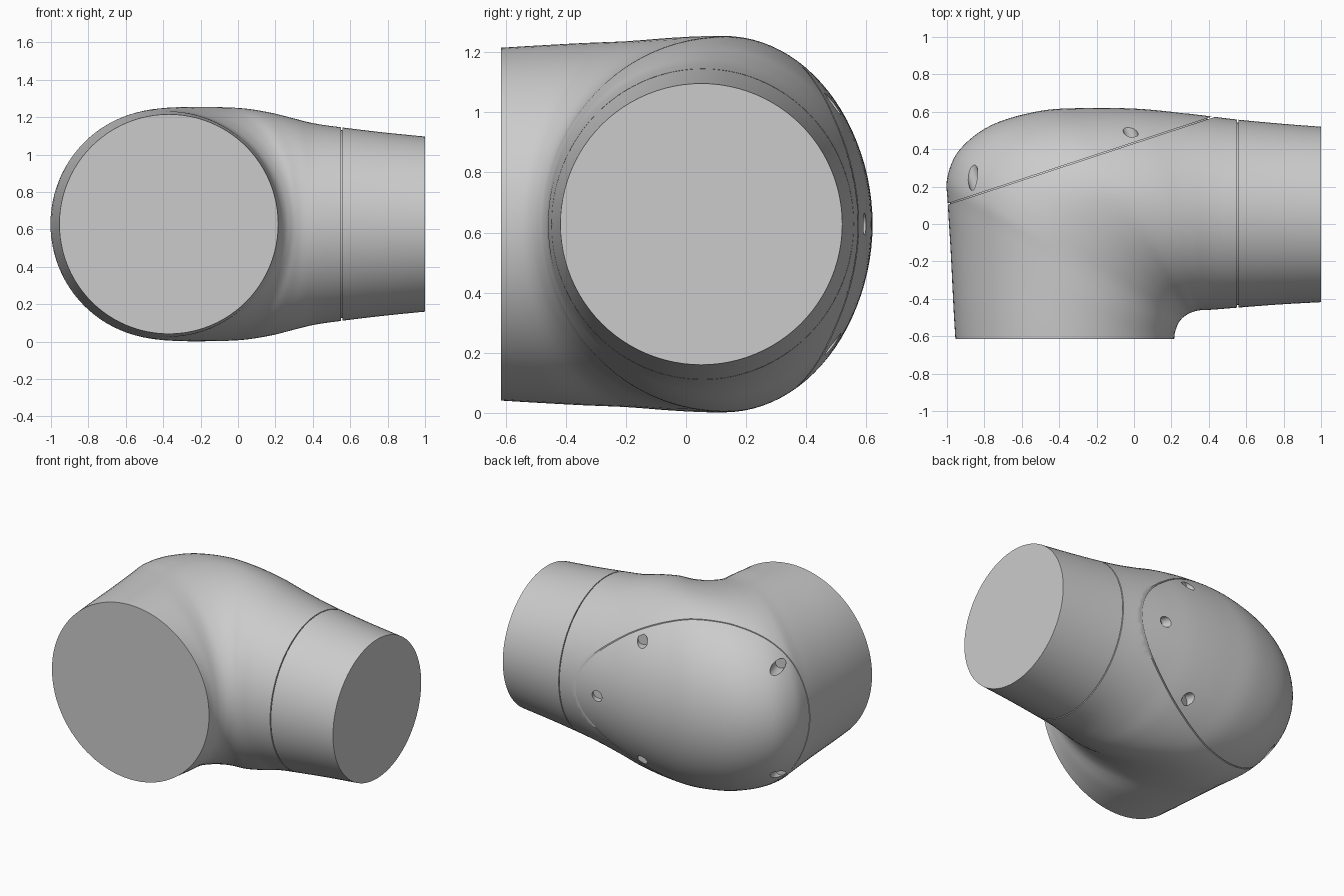
import bpy, bmesh, math
from mathutils import Vector, Matrix

cube = bpy.data.objects.get("Cube")
if cube:
    bpy.data.objects.remove(cube, do_unlink=True)

MID = 0.628            # height of the symmetry plane
GAP = 0.003            # half width of the panel seams
SIDES, STEPS = 96, 6

grey = bpy.data.materials.new("light_grey")
grey.use_nodes = True
grey.diffuse_color = (0.6, 0.6, 0.6, 1)
grey.node_tree.nodes["Principled BSDF"].inputs["Base Color"].default_value = (0.6, 0.6, 0.6, 1)

# Key cross-sections: inner x, y, outer x, y, half height, crest position
KEYS = [
    (.215, -.615, -.955, -.615, .587, .5),
    (.218, -.585, -.965, -.45, .593, .5),
    (.225, -.56, -.98, -.15, .602, .5),
    (.235, -.535, -.995, .1, .608, .51),
    (.248, -.515, -.998, .25, .614, .52),
    (.262, -.5, -.93, .4, .621, .53),
    (.28, -.487, -.76, .53, .626, .55),
    (.295, -.478, -.5, .605, .626, .56),
    (.315, -.47, -.25, .62, .62, .54),
    (.34, -.463, 0, .617, .597, .52),
    (.37, -.46, .2, .6, .568, .5),
    (.42, -.458, .4, .577, .538, .5),
    (.555, -.447, .555, .558, .517, .5),
    (.78, -.43, .78, .537, .49, .5),
    (1, -.418, 1, .52, .468, .5),
]


def sections():
    """Smoothly interpolated cross-sections along the elbow."""
    rows = []
    for i in range(len(KEYS) - 1):
        a, b, c, d = (KEYS[min(max(j, 0), len(KEYS) - 1)] for j in range(i - 1, i + 3))
        for s in range(STEPS):
            t = s / STEPS
            rows.append([q + t * (r - p) / 2
                         + t * t * (2 * p - 5 * q + 4 * r - s4) / 2
                         + t ** 3 * (3 * q - p - 3 * r + s4) / 2
                         for p, q, r, s4 in zip(a, b, c, d)])
    return rows + [KEYS[-1]]


def elbow(rows, inset=0.0):
    """Closed loft of two half-ellipses per section."""
    bm = bmesh.new()
    loops = []
    for ix, iy, ox, oy, h, f in rows:
        inner, outer = Vector((ix, iy, MID)), Vector((ox, oy, MID))
        step = (outer - inner).normalized() * inset
        inner, outer = inner + step, outer - step
        crest = inner.lerp(outer, f)
        ring = []
        for k in range(SIDES):
            ang = math.tau * k / SIDES
            c = math.cos(ang)
            p = crest.lerp(outer if c > 0 else inner, abs(c))
            p.z = MID + (h - inset) * math.sin(ang)
            ring.append(bm.verts.new(p))
        loops.append(ring)
    for r0, r1 in zip(loops, loops[1:]):
        for k in range(SIDES):
            n = (k + 1) % SIDES
            bm.faces.new((r0[k], r0[n], r1[n], r1[k]))
    bm.faces.new(loops[0])
    bm.faces.new(loops[-1])
    bmesh.ops.recalc_face_normals(bm, faces=bm.faces)
    return bm


def keep_side(bm, point, normal):
    """Keep the half that the normal points to and close the cut."""
    bmesh.ops.bisect_plane(bm, geom=bm.verts[:] + bm.edges[:] + bm.faces[:], dist=1e-5,
                           plane_co=point, plane_no=normal, clear_inner=True)
    bmesh.ops.holes_fill(bm, edges=[e for e in bm.edges if e.is_boundary], sides=0)
    bmesh.ops.recalc_face_normals(bm, faces=bm.faces)


def finish(name, bm):
    mesh = bpy.data.meshes.new(name)
    bm.to_mesh(mesh)
    bm.free()
    mesh.materials.append(grey)
    obj = bpy.data.objects.new(name, mesh)
    bpy.context.collection.objects.link(obj)
    return obj


def activate(obj):
    bpy.ops.object.select_all(action='DESELECT')
    obj.select_set(True)
    bpy.context.view_layer.objects.active = obj


def smooth(obj):
    activate(obj)
    bpy.ops.object.shade_smooth_by_angle(angle=math.radians(35))


rows = sections()
seam = Vector((-1, .105, MID))
out = Vector((-.47, 1.43, 0)).normalized()
collar = Vector((.555, 0, MID))
along = Vector((1, 0, 0))

# Main housing: large socket and bend
bm = elbow(rows)
keep_side(bm, seam - out * GAP, -out)
keep_side(bm, collar - along * GAP, -along)
smooth(finish("elbow_housing", bm))

# Smaller end collar
bm = elbow(rows)
keep_side(bm, collar + along * GAP, along)
smooth(finish("end_collar", bm))

# Inner core that closes the seams
bm = elbow(rows[2:-2], 0.015)
keep_side(bm, seam + out * 0.01, -out)
smooth(finish("inner_core", bm))

# Rear cover with five screw holes
bm = elbow(rows)
keep_side(bm, seam + out * GAP, out)
cover = finish("rear_cover", bm)

bm = bmesh.new()
turn = out.to_track_quat('Z', 'Y').to_matrix().to_4x4()
for x, dz in ((-.83, .36), (-.83, -.36), (0, .4), (0, -.4), (.27, 0)):
    y = seam.y + (x - seam.x) * .47 / 1.43
    base = Vector((x, y, MID + dz))
    # slide along the seam so the hole opens at the wanted x
    base += out * 0.03
    bmesh.ops.create_cone(bm, cap_ends=True, segments=32, radius1=.036, radius2=.036, depth=.6,
                          matrix=Matrix.Translation(base + out * .3) @ turn)
cutter = finish("screw_hole_cutter", bm)
cutter.hide_render = True
cut = cover.modifiers.new("screw_holes", 'BOOLEAN')
cut.operation = 'DIFFERENCE'
cut.solver = 'EXACT'
cut.object = cutter
activate(cover)
bpy.ops.object.modifier_apply(modifier=cut.name)
bpy.data.objects.remove(cutter, do_unlink=True)
smooth(cover)
